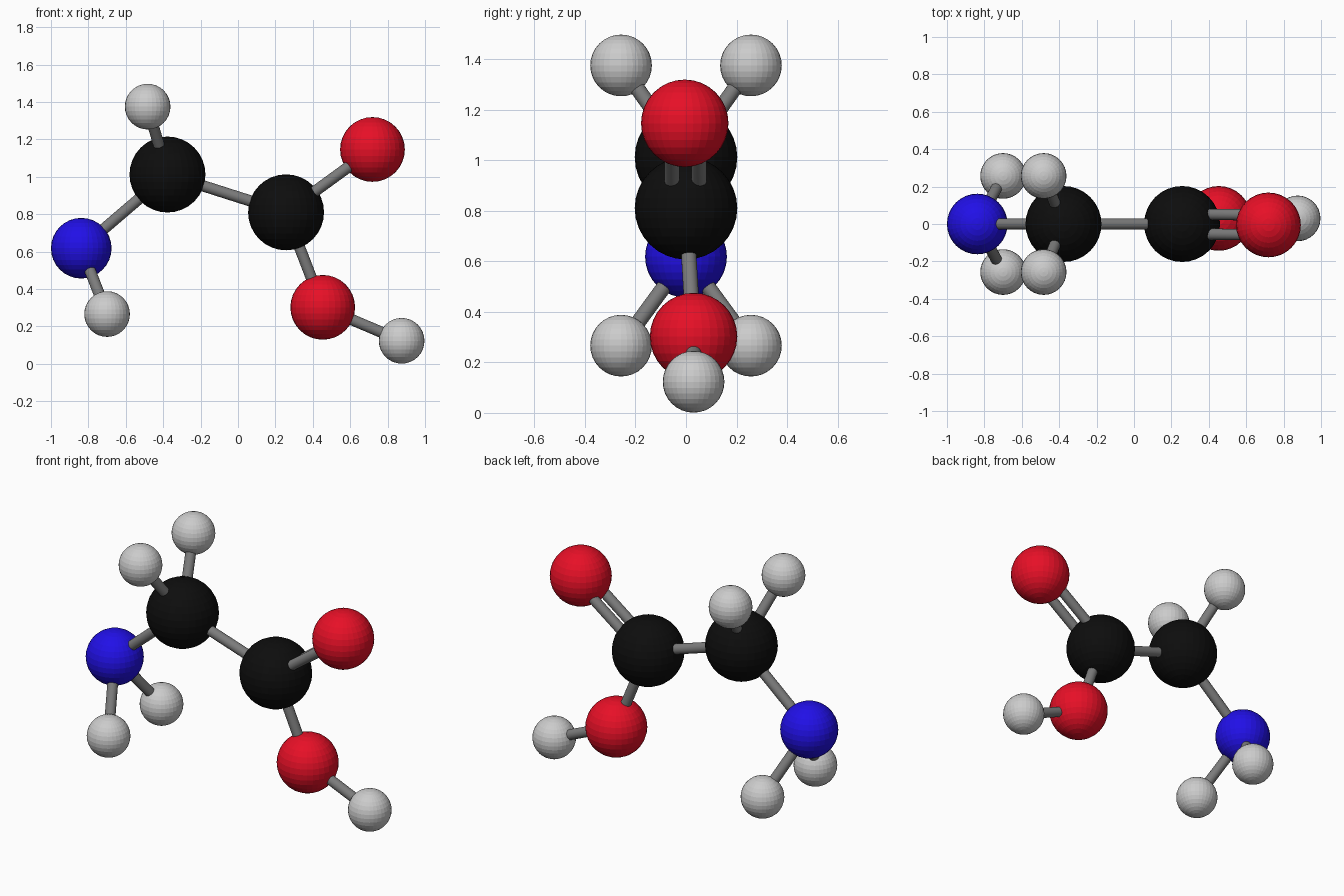
import bpy
from mathutils import Vector

if "Cube" in bpy.data.objects:
    bpy.data.objects.remove(bpy.data.objects["Cube"])

def material(name, rgb):
    m = bpy.data.materials.new(name)
    m.diffuse_color = (*rgb, 1)
    m.use_nodes = True
    m.node_tree.nodes["Principled BSDF"].inputs["Base Color"].default_value = m.diffuse_color
    return m

BLACK = material("black", (0.004, 0.004, 0.004))
RED = material("red", (0.8, 0.005, 0.02))
BLUE = material("blue", (0.015, 0.005, 0.8))
LIGHT = material("light_grey", (0.6, 0.6, 0.6))
GREY = material("bond_grey", (0.2, 0.2, 0.2))

# Atoms: name -> (position, radius, material)
ATOMS = {
    "carbon_left": ((-0.377, 0, 1.012), 0.203, BLACK),
    "carbon_right": ((0.257, 0, 0.81), 0.203, BLACK),
    "oxygen_upper": ((0.719, -0.005, 1.146), 0.173, RED),
    "oxygen_lower": ((0.453, 0.03, 0.302), 0.173, RED),
    "nitrogen": ((-0.838, 0, 0.618), 0.162, BLUE),
    "hydrogen_oxygen": ((0.875, 0.03, 0.123), 0.122, LIGHT),
}
for side, s in (("front", -1), ("back", 1)):
    ATOMS["hydrogen_carbon_" + side] = ((-0.483, s * 0.257, 1.375), 0.122, LIGHT)
    ATOMS["hydrogen_nitrogen_" + side] = ((-0.70, s * 0.257, 0.266), 0.122, LIGHT)

for name, (pos, r, mat) in ATOMS.items():
    bpy.ops.mesh.primitive_uv_sphere_add(segments=32, ring_count=16, radius=r, location=pos)
    ob = bpy.context.object
    ob.name = name
    ob.data.materials.append(mat)

# Bonds: rods between atom centres, with optional sideways offset
def bond(a, b, offset=0.0, r=0.03):
    shift = Vector((0, offset, 0))
    p, q = Vector(ATOMS[a][0]) + shift, Vector(ATOMS[b][0]) + shift
    bpy.ops.mesh.primitive_cylinder_add(vertices=32, radius=r, depth=(q - p).length,
                                        location=(p + q) / 2)
    ob = bpy.context.object
    ob.rotation_euler = (q - p).to_track_quat('Z', 'Y').to_euler()
    ob.name = "bond_" + a + "_" + b
    ob.data.materials.append(GREY)
    bpy.ops.object.shade_smooth_by_angle()

bond("carbon_left", "carbon_right")
bond("carbon_left", "nitrogen")
bond("carbon_right", "oxygen_lower")
bond("oxygen_lower", "hydrogen_oxygen")
for side in ("front", "back"):
    bond("carbon_left", "hydrogen_carbon_" + side)
    bond("nitrogen", "hydrogen_nitrogen_" + side)

# Double bond to the upper oxygen
for off in (-0.053, 0.053):
    bond("carbon_right", "oxygen_upper", off)
